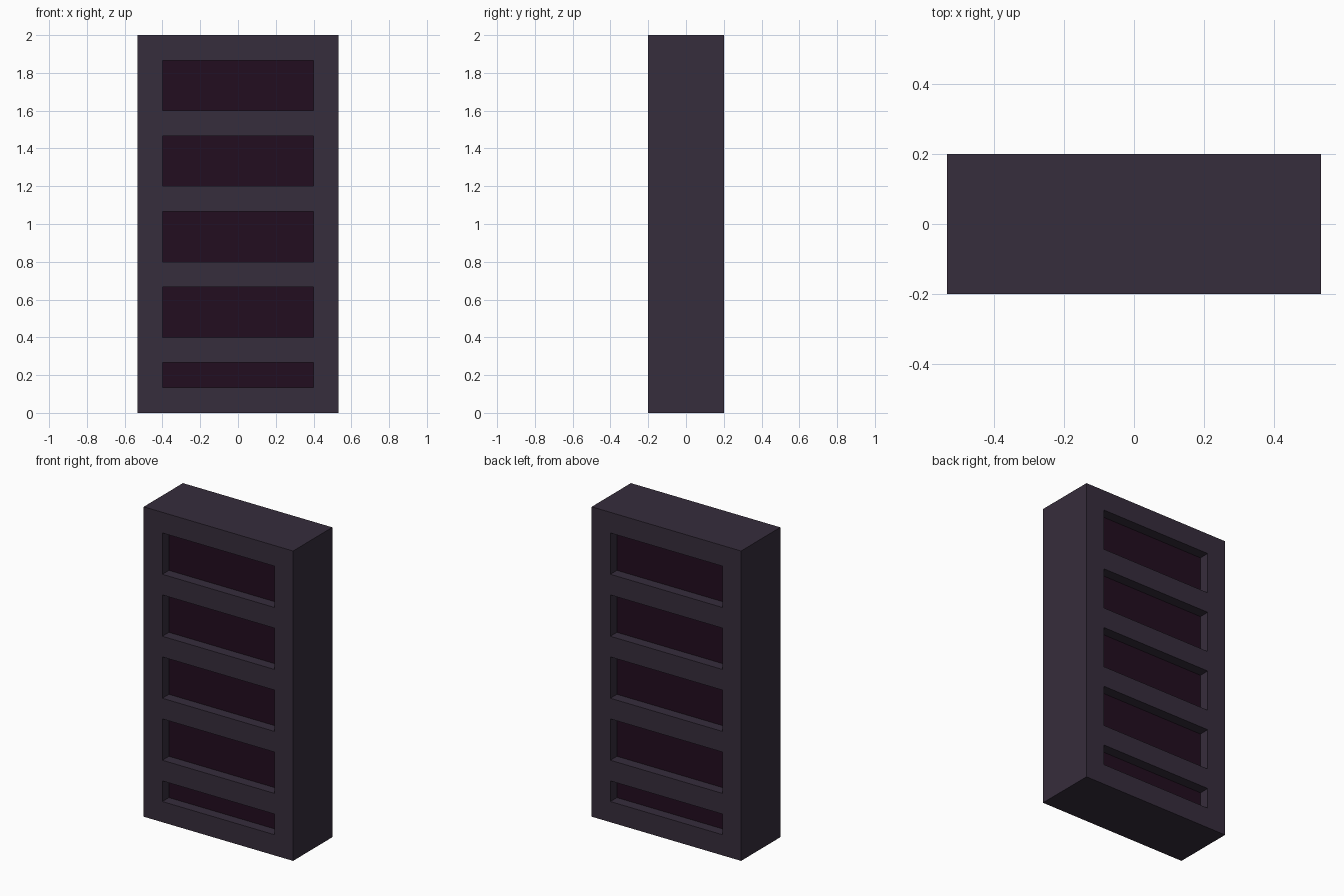
import bpy

if "Cube" in bpy.data.objects:
    bpy.data.objects.remove(bpy.data.objects["Cube"])

U = 2 / 30  # block unit: the case is 16 x 6 x 30 units


def material(name, rgb):
    m = bpy.data.materials.new(name)
    m.diffuse_color = (*rgb, 1)
    m.use_nodes = True
    m.node_tree.nodes["Principled BSDF"].inputs["Base Color"].default_value = m.diffuse_color
    return m


def box(name, size, z0, mat=None):
    # box centred on x and y, standing at height z0 (all in units)
    bpy.ops.mesh.primitive_cube_add(size=1, location=(0, 0, (z0 + size[2] / 2) * U))
    ob = bpy.context.object
    ob.name = name
    ob.scale = [s * U for s in size]
    bpy.ops.object.transform_apply(location=True, rotation=False, scale=True)
    if mat:
        ob.data.materials.append(mat)
    return ob


frame_mat = material("dark slate frame", (0.037, 0.026, 0.045))
pane_mat = material("deep plum pane", (0.016, 0.004, 0.014))

# Solid case, opened front to back by five windows
case = box("case", (16, 6, 30), 0, frame_mat)

# Windows as (bottom, height); the lowest one is half height
windows = [(2, 2)] + [(6 * i, 4) for i in range(1, 5)]
for i, (z0, h) in enumerate(windows):
    cutter = box(f"window_cutter_{i}", (12, 8, h), z0)
    cutter.hide_render = True
    cutter.hide_viewport = False
    cutter.display_type = 'WIRE'
    mod = case.modifiers.new(f"window_{i}", 'BOOLEAN')
    mod.operation = 'DIFFERENCE'
    mod.solver = 'EXACT'
    mod.object = cutter
    # Pane set one unit back from both faces
    box(f"window_pane_{i}", (12, 4, h), z0, pane_mat)
